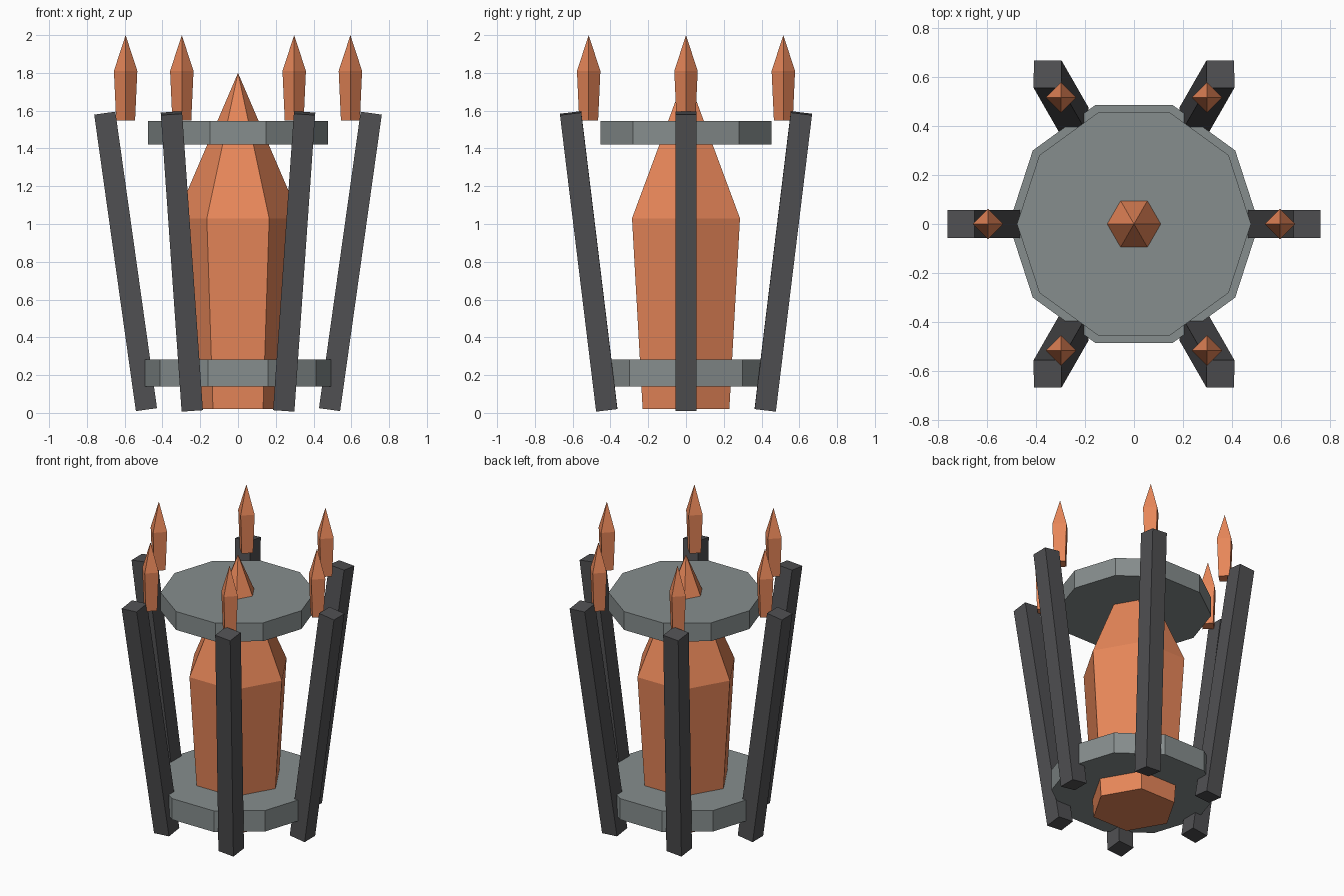
import bpy, bmesh
from math import sin, cos, pi, radians

if "Cube" in bpy.data.objects:
    bpy.data.objects.remove(bpy.data.objects["Cube"])


def material(name, rgb):
    m = bpy.data.materials.new(name)
    m.diffuse_color = (*rgb, 1)
    m.use_nodes = True
    m.node_tree.nodes["Principled BSDF"].inputs["Base Color"].default_value = m.diffuse_color
    return m


ORANGE = material("orange_crystal", (0.80, 0.24, 0.10))
STONE = material("grey_stone", (0.24, 0.27, 0.27))
DARK = material("dark_metal", (0.08, 0.08, 0.085))


def add_object(name, bm, mat, loc=(0, 0, 0), rot=(0, 0, 0)):
    bmesh.ops.recalc_face_normals(bm, faces=bm.faces)
    me = bpy.data.meshes.new(name)
    bm.to_mesh(me)
    bm.free()
    me.materials.append(mat)
    ob = bpy.data.objects.new(name, me)
    ob.location, ob.rotation_euler = loc, rot
    bpy.context.collection.objects.link(ob)
    return ob


def turned(name, sides, profile, mat, loc=(0, 0, 0)):
    """Faceted solid from (radius, z) rings; first corner on +x. Radius 0 makes a point."""
    bm = bmesh.new()
    rings = []
    for r, z in profile:
        n = sides if r > 0 else 1
        rings.append([bm.verts.new((r * cos(2 * pi * i / sides),
                                    r * sin(2 * pi * i / sides), z)) for i in range(n)])
    for a, b in zip(rings, rings[1:]):
        for i in range(sides):
            j = (i + 1) % sides
            top = [b[0]] if len(b) == 1 else [b[j], b[i]]
            bm.faces.new([a[i], a[j]] + top)
    for ring in (rings[0], rings[-1]):
        if len(ring) > 1:
            bm.faces.new(ring)
    return add_object(name, bm, mat, loc)


# Central hexagonal crystal
turned("central_crystal", 6, [(0.265, 0.02), (0.33, 1.03), (0, 1.8)], ORANGE)

# Ten-sided plates
turned("lower_plate", 10, [(0.51, 0.14), (0.51, 0.283)], STONE)
turned("upper_plate", 10, [(0.477, 1.42), (0.477, 1.545)], STONE)

# Six outward-leaning posts, each with a floating spike above
RADIUS, LEAN = 0.595, radians(8)
for k in range(6):
    a = k * pi / 3
    x, y = RADIUS * cos(a), RADIUS * sin(a)
    bm = bmesh.new()
    bmesh.ops.create_cube(bm, size=1)
    bmesh.ops.scale(bm, vec=(0.113, 0.113, 1.585), verts=bm.verts)
    add_object(f"post_{k + 1}", bm, DARK, (x, y, 0.802),
               (-LEAN * sin(a), LEAN * cos(a), 0))
    turned(f"spike_{k + 1}", 4, [(0.05, 1.547), (0.062, 1.81), (0, 2.0)],
           ORANGE, (x, y, 0))
